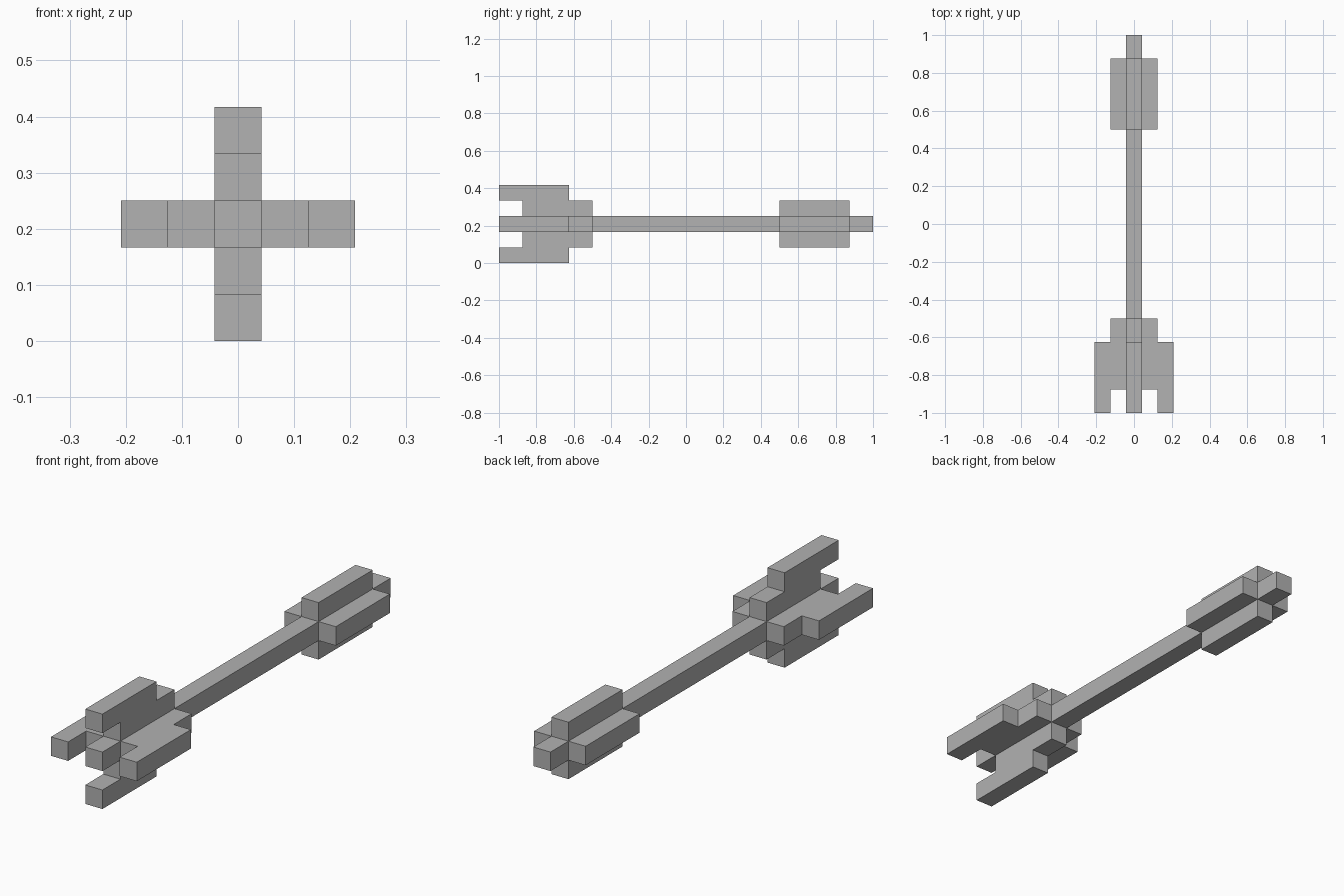
import bpy, bmesh, math
from mathutils import Matrix, Vector

if "Cube" in bpy.data.objects:
    bpy.data.objects.remove(bpy.data.objects["Cube"])

U = 1 / 24            # half the shaft thickness
CENTRE_Z = 5 * U      # height of the shaft axis

grey = bpy.data.materials.new("plain grey")
grey.diffuse_color = (0.445, 0.445, 0.445, 1)
grey.use_nodes = True
grey.node_tree.nodes["Principled BSDF"].inputs["Base Color"].default_value = grey.diffuse_color


def extrude_profile(name, profile, angle=0):
    """Extrude a (radius, y) outline to shaft thickness, turned about the shaft axis."""
    bm = bmesh.new()
    face = bm.faces.new([bm.verts.new((r, y, -U)) for r, y in profile])
    result = bmesh.ops.extrude_face_region(bm, geom=[face])
    top = [v for v in result["geom"] if isinstance(v, bmesh.types.BMVert)]
    bmesh.ops.translate(bm, verts=top, vec=(0, 0, 2 * U))
    bmesh.ops.recalc_face_normals(bm, faces=bm.faces)
    turn = Matrix.Rotation(angle, 4, "Y")
    bm.transform(Matrix.Translation(Vector((0, 0, CENTRE_Z))) @ turn)
    mesh = bpy.data.meshes.new(name)
    bm.to_mesh(mesh)
    bm.free()
    mesh.materials.append(grey)
    obj = bpy.data.objects.new(name, mesh)
    bpy.context.collection.objects.link(obj)
    return obj


# Square shaft running the full length
extrude_profile("shaft", [(-U, -1), (U, -1), (U, 1), (-U, 1)])

# Stepped tail fins and straight head blades, four of each around the shaft
tail_fin = [(U, -0.875), (3 * U, -0.875), (3 * U, -1), (5 * U, -1),
            (5 * U, -0.625), (3 * U, -0.625), (3 * U, -0.5), (U, -0.5)]
head_blade = [(U, 0.5), (3 * U, 0.5), (3 * U, 0.875), (U, 0.875)]

for i, side in enumerate(("right", "bottom", "left", "top")):
    extrude_profile(f"tail_fin_{side}", tail_fin, i * math.pi / 2)
    extrude_profile(f"head_blade_{side}", head_blade, i * math.pi / 2)
